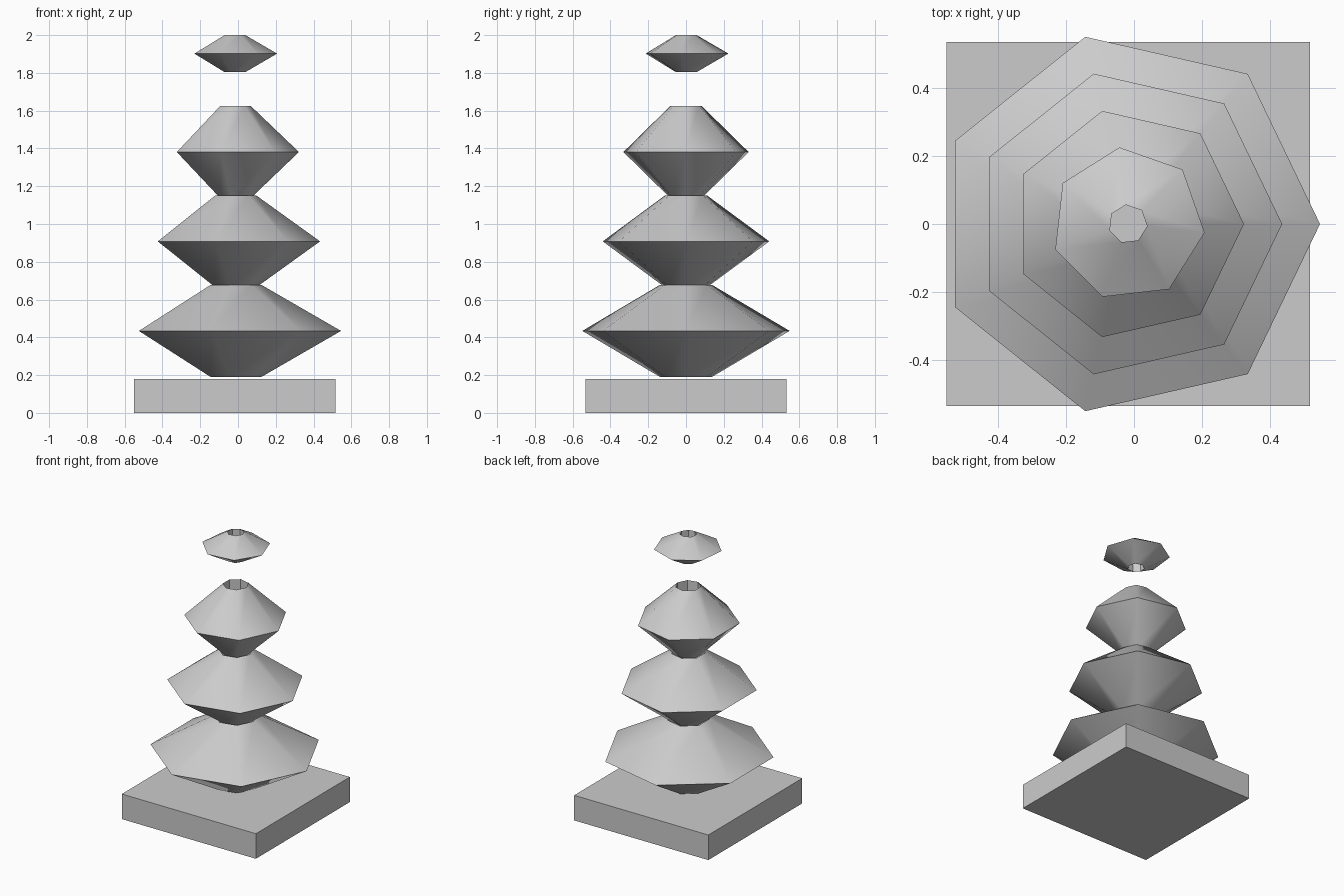
import bpy
import bmesh
from math import cos, sin, pi, radians

cube = bpy.data.objects.get("Cube")
if cube:
    bpy.data.objects.remove(cube, do_unlink=True)

CENTRE_X = -0.0175
SIDES = 7

grey = bpy.data.materials.new("light_grey")
grey.use_nodes = True
colour = (0.6, 0.6, 0.6, 1)
grey.diffuse_color = colour
grey.node_tree.nodes["Principled BSDF"].inputs["Base Color"].default_value = colour


def finish(name, bm):
    bmesh.ops.recalc_face_normals(bm, faces=bm.faces)
    mesh = bpy.data.meshes.new(name)
    bm.to_mesh(mesh)
    bm.free()
    mesh.materials.append(grey)
    obj = bpy.data.objects.new(name, mesh)
    bpy.context.collection.objects.link(obj)
    return obj


def ring(name, radius, z, half_height, turn=0):
    """Seven-sided ring with a triangular section and an open hole."""
    bm = bmesh.new()
    section = [(radius, 0), (radius / 4, half_height), (radius / 4, -half_height)]
    loops = []
    for i in range(SIDES):
        a = 2 * pi * i / SIDES + radians(turn)
        loops.append([bm.verts.new((CENTRE_X + r * cos(a), r * sin(a), z + h))
                      for r, h in section])
    for i, here in enumerate(loops):
        there = loops[(i + 1) % SIDES]
        for j in range(3):
            k = (j + 1) % 3
            bm.faces.new((here[j], there[j], there[k], here[k]))
    obj = finish(name, bm)
    # Soft around the slopes, crisp at the rim and inside the hole
    bpy.ops.object.select_all(action="DESELECT")
    bpy.context.view_layer.objects.active = obj
    obj.select_set(True)
    bpy.ops.object.shade_smooth_by_angle(angle=radians(42))


# Square base slab
bm = bmesh.new()
bmesh.ops.create_cube(bm, size=1)
for v in bm.verts:
    v.co.x = v.co.x * 1.066 + CENTRE_X
    v.co.y *= 1.066
    v.co.z = (v.co.z + 0.5) * 0.18
finish("base", bm)

# Stacked rings, and the small one floating above
ring("lower_ring", 0.563, 0.434, 0.244)
ring("middle_ring", 0.452, 0.908, 0.244)
ring("upper_ring", 0.34, 1.381, 0.244)
ring("floating_top_ring", 0.226, 1.902, 0.098, turn=-6.4)
